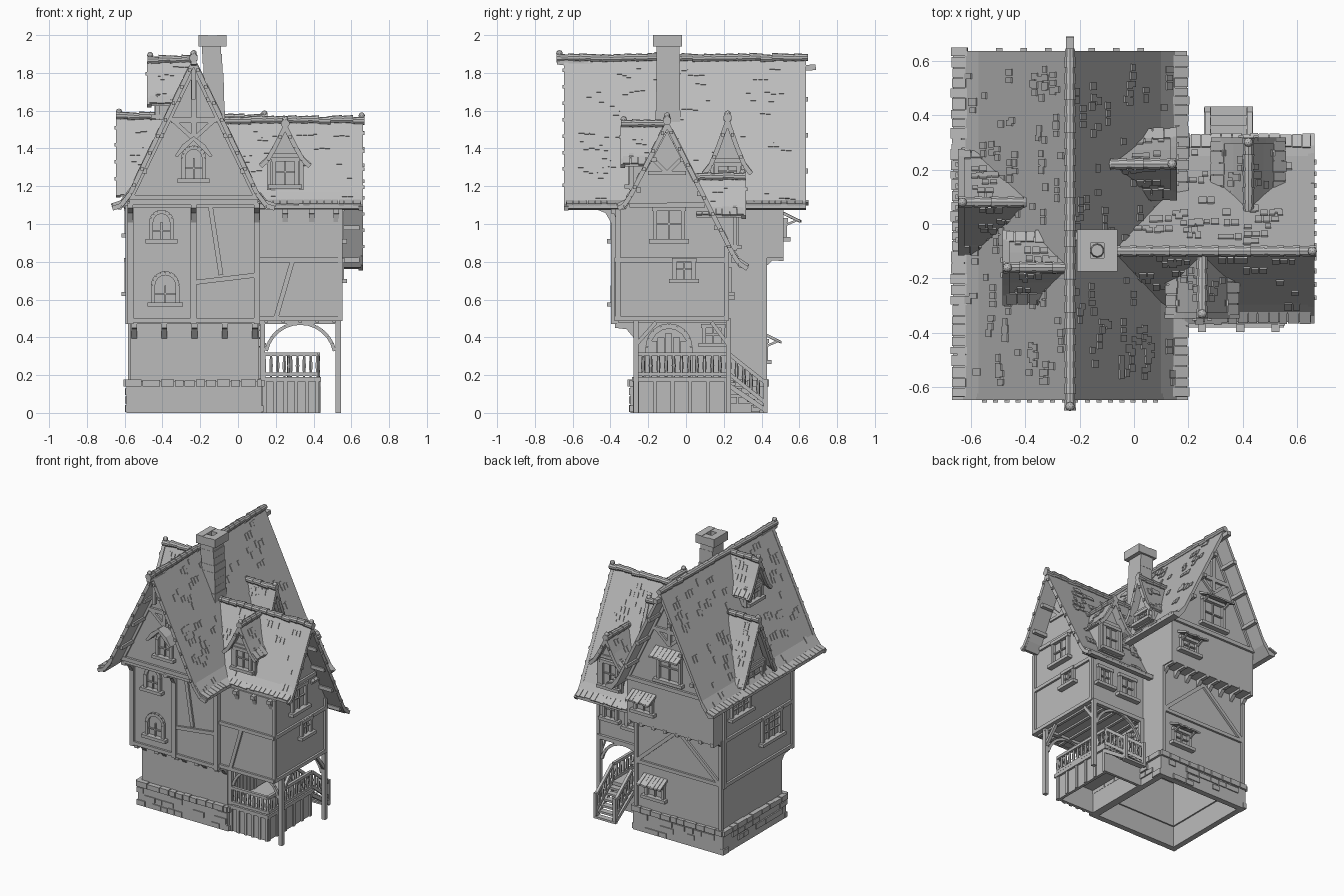
import bpy, bmesh, math, random
from mathutils import Matrix, Vector
random.seed(7)
cube = bpy.data.objects.get("Cube")
if cube:
    bpy.data.objects.remove(cube)
mat = bpy.data.materials.new("plain grey")
mat.use_nodes = True
mat.diffuse_color = (0.5, 0.5, 0.5, 1)
mat.node_tree.nodes["Principled BSDF"].inputs["Base Color"].default_value = mat.diffuse_color
I, RX = Matrix(), -0.235          # world frame, main ridge x
rnd = random.uniform

def place(x, y, deg=0):           # local frame whose front is -y
    return Matrix.Translation((x, y, 0)) @ Matrix.Rotation(math.radians(deg), 4, 'Z')

def finish(name, bm):
    bmesh.ops.recalc_face_normals(bm, faces=bm.faces)
    me = bpy.data.meshes.new(name)
    bm.to_mesh(me)
    bm.free()
    me.materials.append(mat)
    bpy.context.scene.collection.objects.link(bpy.data.objects.new(name, me))

def box(bm, M, lo, hi):
    lo, hi = Vector(lo), Vector(hi)
    bmesh.ops.create_cube(bm, size=1, matrix=M @ Matrix.Translation((lo + hi) / 2) @ Matrix.Diagonal((*(hi - lo), 1)))

def shell(bm, lo, hi, t):         # four walls, open above and below
    (x0, y0, z0), (x1, y1, z1) = lo, hi
    for a, b, c, d in ((x0, y0, x1, y0 + t), (x0, y1 - t, x1, y1), (x0, y0, x0 + t, y1), (x1 - t, y0, x1, y1)):
        box(bm, I, (a, b, z0), (c, d, z1))

def along(M, a, b):               # frame with z running from a to b
    a, b = Vector(a), Vector(b)
    return M @ Matrix.Translation((a + b) / 2) @ (b - a).to_track_quat('Z', 'Y').to_matrix().to_4x4(), (b - a).length

def beam(bm, M, a, b, w=.025):
    N, length = along(M, a, b)
    bmesh.ops.create_cube(bm, size=1, matrix=N @ Matrix.Diagonal((w, w, length, 1)))

def rod(bm, M, a, b, r1, r2, n=10):
    N, length = along(M, a, b)
    bmesh.ops.create_cone(bm, cap_ends=True, segments=n, radius1=r1, radius2=r2, depth=length, matrix=N)

def bars(bm, M, rows, w=.025):    # timbers lying on a wall: x, z to x, z
    for x0, z0, x1, z1 in rows:
        beam(bm, M, (x0, 0, z0), (x1, 0, z1), w)

def prism(bm, M, pts, y0, y1):    # x-z outline extruded along y
    rings = [[bm.verts.new(M @ Vector((x, y, z))) for x, z in pts] for y in (y0, y1)]
    for ring in rings:
        bm.faces.new(ring)
    for i in range(len(pts)):
        bm.faces.new((rings[0][i - 1], rings[0][i], rings[1][i], rings[1][i - 1]))

def arc(bm, M, cx, cz, y, r, a0, a1, w=.022, n=8):
    angles = [math.radians(a0 + (a1 - a0) * i / n) for i in range(n + 1)]
    p = [(cx + r * math.cos(a), y, cz + r * math.sin(a)) for a in angles]
    for a, b in zip(p, p[1:]):
        beam(bm, M, a, b, w)

def corbel(bm, M, x, z, d, h, w=.03):
    prism(bm, M @ place(x, 0, 90), [(0, z), (-d, z), (-d, z - .025), (-d * .4, z - h * .4), (0, z - h)], -w / 2, w / 2)

def window(bm, M, x, z, w, h, top="flat", n=2):
    for s in (-1, 1):
        box(bm, M, (x + s * w / 2 - .011, -.018, z), (x + s * w / 2 + .011, .02, z + h))
    box(bm, M, (x - w / 2 - .03, -.035, z - .022), (x + w / 2 + .03, .02, z))
    for i in range(1, n):
        zz, xx = z + h * i / n, x - w / 2 + w * i / n
        box(bm, M, (x - w / 2, -.01, zz - .004), (x + w / 2, .01, zz + .004))
        box(bm, M, (xx - .004, -.01, z), (xx + .004, .01, z + h))
    if top == "arch":
        arc(bm, M, x, z + h, -.004, w / 2, 0, 180)
    else:
        box(bm, M, (x - w / 2 - .015, -.022, z + h - .011), (x + w / 2 + .015, .02, z + h + .011))
    if top == "awning":           # shingled awning on struts
        q, half = z + h + .045, w / 2 + .03
        for k in range(7):
            y, e = -half + k * half * 2 / 7, rnd(.08, .095)
            prism(bm, M @ place(x, 0, 90), [(0, q), (-e, q - .045), (-e, q - .057), (0, q - .018)], y, y + half * 2 / 7 - .002)
        for s in (-1, 1):
            beam(bm, M, (x + s * w / 2, 0, z + h - .03), (x + s * w / 2, -.07, z + h), .012)

def shingle(bm, M, a, b, t, y, length, width):
    p = Vector((a[0] + (b[0] - a[0]) * t, y, a[1] + (b[1] - a[1]) * t))
    turn = Matrix.Rotation(-math.atan2(b[1] - a[1], b[0] - a[0]), 4, 'Y')
    bmesh.ops.create_cube(bm, size=1, matrix=M @ Matrix.Translation(p) @ turn @ Matrix.Diagonal((length, width, .011, 1)))

def roof(name, M, pts, y0, y1, t=.045, density=70, lip=.02):
    bm, trim = bmesh.new(), bmesh.new()
    low = [(x, z - t * (.5 if i in (0, len(pts) - 1) else 1)) for i, (x, z) in enumerate(pts)]
    for a, b, c, d in zip(pts, pts[1:], low, low[1:]):
        prism(bm, M, [a, b, d, c], y0, y1)
        n = int(math.dist(a, b) / .09)
        for _ in range(int(math.dist(a, b) * (y1 - y0) * density)):
            f, y = rnd(.1, .9), rnd(y0 + .05, y1 - .08)
            for k in range(random.randint(1, 3)):
                shingle(bm, M, a, b, f, y + k * .03, rnd(.03, .05), rnd(.02, .03))
        c, d = [Vector((p[0], y0, p[1] - t * .5)) for p in (a, b)]
        beam(trim, M, c, d, .024)             # verge board and pegs
        for k in range(n):
            p = c.lerp(d, (k + .5) / n)
            box(trim, M, p - Vector((.009, .02, .009)), p + Vector((.009, 0, .009)))
    for a, b in ((pts[0], pts[1]), (pts[-1], pts[-2])):
        y = y0
        while y < y1 - .02:                   # ragged eaves
            w = rnd(.03, .045)
            shingle(bm, M, a, b, .025 / math.dist(a, b), y + w / 2, rnd(.05, .066), w - .003)
            y += w
    x, top = max(pts, key=lambda p: p[1])
    y = y0 - lip
    while y < y1:                             # ridge tiles
        z = top + rnd(-.004, .004)
        rod(trim, M, (x, y, z), (x, min(y + .07, y1 + .01), z), .023, .018)
        y += .06
    bmesh.ops.create_icosphere(trim, subdivisions=2, radius=.017, matrix=M @ Matrix.Translation((x, y0 - lip + .015, top + .024)))
    finish(name, bm)
    finish(name + "_trim", trim)

def dormer(name, M, ridge, eave, base, half, depth, flare=((1, 0), (.72, .16), (.42, .48))):
    rise, w, f = ridge - eave, half * .66, .045
    side = [(half * x, eave + rise * z) for x, z in flare]
    roof(name + "_roof", M, [(-x, z) for x, z in side] + [(0, ridge)] + side[::-1], 0, depth, .03, 100, .01)
    bm, N, knee = bmesh.new(), M @ Matrix.Translation((0, f, 0)), eave + rise * .2
    prism(bm, M, [(-w, base), (w, base), (w, knee), (0, ridge - .04), (-w, knee)], f, depth)
    bars(bm, N, [(-w, base, -w, knee), (w, base, w, knee), (-w, knee, w, knee)], .022)
    window(bm, N, 0, base + .03, w * 1.4, min(knee - base - .05, .17))
    finish(name + "_front", bm)

# Stone plinth, hollow underneath
bm = bmesh.new()
shell(bm, (-.59, -.295, 0), (.125, .425, .165), .04)
for deg in range(0, 360, 90):
    N = place(-.2325, .065, deg)
    for row in range(4):
        x, out = -.363, .374 if row == 3 else .367
        while x < .34:
            w = min(rnd(.05, .11), .363 - x)
            if row == 3 or random.random() < .45:
                box(bm, N, (x, -out, row * .045 + .004), (x + w - .005, -.34, row * .045 + rnd(.037, .043)))
            x += w
finish("stone_plinth", bm)

# Plaster walls of house and wing
bm = bmesh.new()
shell(bm, (-.57, -.275, .15), (.11, .415, .48), .03)
box(bm, I, (-.58, -.38, .47), (.11, .415, 1.14))
box(bm, I, (-.58, .3, .82), (.11, .515, 1.14))
prism(bm, I, [(-.575, 1.1), (.105, 1.1), (.105, 1.13), (RX, 1.83), (-.575, 1.13)], -.49, .515)
W = place(0, 0, 90)
prism(bm, W, [(-.365, .49), (.22, .49), (.22, .88), (-.1, 1.49), (-.32, 1.08), (-.365, 1.08)], -.54, 0)
finish("plaster_walls", bm)

# Roofs and dormers
half = [(.43, 1.105), (.385, 1.12), (.335, 1.185), (.17, 1.53)]
roof("main_roof", I, [(RX - x, z) for x, z in half] + [(RX, 1.88)] + [(RX + x, z) for x, z in half[::-1]], -.635, .635, lip=.05)
roof("wing_roof", W, [(-.36, 1.105), (-.33, 1.12), (-.295, 1.17), (-.1, 1.55), (.25, .86), (.28, .815), (.325, .785)], -.65, .07)
dormer("right_dormer", place(.145, .22, 90), 1.56, 1.28, 1.22, .125, .23)
dormer("upper_dormer", place(-.47, -.16, -90), 1.87, 1.64, 1.55, .13, .23)
dormer("large_dormer", place(-.635, .08, -90), 1.57, 1.16, 1.08, .185, .23, ((1, 0), (.86, .12)))
dormer("wing_front_dormer", place(.25, -.335), 1.53, 1.32, 1.18, .13, .23)
dormer("wing_back_dormer", place(.42, .305, 180), 1.25, 1.05, .86, .13, .25)

# Chimney, leaning, with hollow cap
bm = bmesh.new()
for i in range(9):
    f = i / 8
    cx, s, z = -.123 - .017 * f * f, .054 - .003 * f + rnd(-.0015, .0015), 1.5 + i * .05
    box(bm, I, (cx - s, -.095 - s * 1.2, z), (cx + s, -.095 + s * 1.2, z + .05))
for s in (-1, 1):
    box(bm, I, (-.135 + s * .05 - .025, -.175, 1.94), (-.135 + s * .05 + .025, -.02, 2))
    box(bm, I, (-.17, -.0975 + s * .052 - .025, 1.941), (-.1, -.0975 + s * .052 + .025, 1.997))
rod(bm, I, (-.135, -.0975, 1.93), (-.135, -.0975, 1.97), .03, .022)
finish("chimney", bm)

# Timber frame: front, gables, back, sides and wing
bm = bmesh.new()
F, G, B, J = place(0, -.382), place(0, -.492), place(0, .417, 180), place(0, .517, 180)
R, L, V, P = place(.542, 0, 90), place(-.582, 0, -90), place(0, -.367), place(0, .222, 180)
for x in (-.57, RX, .1):
    bars(bm, F, [(x, .47, x, 1.12)], .032)
    corbel(bm, F, x, 1.11, .11, .13)
bars(bm, F, [(-.585, .49, .115, .49), (-.585, 1.1, .115, 1.1), (RX, .69, .1, .73), (-.15, 1.12, -.09, .73)])
for i in range(5):
    corbel(bm, place(0, -.275), -.55 + i * .16, .475, .1, .08)
for i in range(8):
    corbel(bm, B, -.09 + i * .094, .83, .1, .06, .024)
for K, c in ((G, RX), (J, -RX)):
    bars(bm, K, [(c - .35, 1.14, c + .35, 1.14), (c - .12, 1.55, c + .12, 1.55), (c, 1.46, c, 1.82)], .028)
    for k in (-1, 1):
        bars(bm, K, [(c + k * .11, 1.55, c, 1.45), (c + k * .33, 1.14, c, 1.82)], .022)
        for x, z in ((.08, 1.66), (.17, 1.47), (.26, 1.28)):
            beam(bm, K, (c + k * x, .02, z), (c + k * x, -.13, z))
beam(bm, G, (RX, -.12, 1.66), (RX, -.12, 1.84), .022)
beam(bm, G, (RX, 0, 1.835), (RX, -.19, 1.86), .03)
beam(bm, J, (-RX, 0, 1.82), (-RX, -.17, 1.83), .03)
bars(bm, B, [(-.1, .17, -.1, .82), (.57, .17, .57, .82), (-.1, .5, .235, .8), (.57, .5, .235, .8), (-.11, .5, .58, .5)])
bars(bm, L, [(-.41, .49, .38, .49), (-.41, .81, .38, .81), (-.4, .47, -.4, 1.1), (.37, .47, .37, 1.1)])
bars(bm, R, [(-.37, .5, .225, .5), (-.37, .81, .225, .81), (-.36, .49, -.36, 1.08), (.215, .49, .215, .88), (-.3, 1.1, .1, 1.1)])
bars(bm, R, [(-.2, 1.27, 0, 1.27), (-.1, 1.27, -.17, 1.34), (-.1, 1.27, -.03, 1.34)], .02)
bars(bm, V, [(.11, .5, .55, .5), (.11, .81, .55, .81), (.2, .5, .29, .81)])
for y, z in ((-.25, 1.18), (-.17, 1.34), (-.02, 1.34), (.07, 1.16), (.16, .98), (.25, .81)):
    beam(bm, R, (y, .02, z), (y, -.1, z))
for x in (.25, .39, .52):
    corbel(bm, V, x, 1.08, .03, .07)
for i in range(5):                            # joists below the wing
    beam(bm, I, (.15 + i * .09, -.36, .488), (.15 + i * .09, .215, .488), .02)
finish("timber_frame", bm)

# Windows and door
bm = bmesh.new()
D = place(.112, -.09, 90)
for K, x, z, w, h, top in ((F, -.405, .92, .11, .09, "arch"), (F, -.385, .585, .13, .09, "arch"), (G, RX, 1.24, .11, .11, "arch"),
                           (J, -RX, 1.2, .17, .18, "awning"), (J, .03, .93, .13, .09, "awning"), (B, .05, .28, .13, .1, "awning"),
                           (R, -.09, .92, .15, .16, "flat"), (R, -.01, .71, .1, .1, "flat"), (D, .235, .37, .1, .09, "flat"),
                           (P, -.25, .62, .12, .14, "flat"), (P, -.44, .64, .1, .12, "flat")):
    window(bm, K, x, z, w, h, top)
window(bm, L, -.22, .95, .2, .13, n=3)
window(bm, L, .13, .64, .2, .17, n=3)
for k in (-1, 1):                             # pointed hood
    prism(bm, G, [(RX, 1.465), (RX + k * .06, 1.42), (RX + k * .1, 1.36), (RX + k * .085, 1.355), (RX, 1.44)], -.08, 0)
bars(bm, D, [(-.11, .18, -.11, .35), (.11, .18, .11, .35)], .028)
arc(bm, D, 0, .35, 0, .11, 0, 180, .028)
for i in range(5):
    box(bm, D, (-.1 + i * .04, -.008, .18), (-.063 + i * .04, .005, .42 - abs(i - 2) * .02))
finish("windows_and_door", bm)

# Porch deck, posts, arches, railings and back stairs
bm = bmesh.new()
def railing(a, b, n):
    a, b, up = Vector(a), Vector(b), Vector((0, 0, .06))
    beam(bm, I, a + up / 4, b + up / 4, .02)
    beam(bm, I, a + up * 2, b + up * 2, .02)
    for p in [a.lerp(b, i / n) for i in range(n + 1)]:
        rod(bm, I, p, p + up, .006, .011, 6)
        rod(bm, I, p + up, p + up * 2, .011, .006, 6)
shell(bm, (.12, -.27, 0), (.425, .22, .17), .02)
box(bm, I, (.12, -.285, .165), (.44, .23, .19))
for i in range(6):
    beam(bm, I, (.14 + i * .056, -.27, 0), (.14 + i * .056, -.27, .17), .02)
    beam(bm, I, (.425, -.26 + i * .094, 0), (.425, -.26 + i * .094, .17), .02)
    box(bm, I, (.27, .22 + i * .034, .145 - i * .029), (.425, .262 + i * .034, .16 - i * .029))
for y in (-.265, .225):
    bars(bm, place(0, y), [(.53, 0, .53, .5), (.13, .19, .13, .5), (.12, .485, .545, .485)], .028)
    arc(bm, I, .33, .29, y, .185, 12, 168, .018, 12)
    beam(bm, I, (.53, y, .36), (.53, y * .6, .48), .02)
railing((.14, -.268, .19), (.42, -.268, .19), 8)
railing((.425, -.268, .19), (.425, .22, .19), 12)
for x in (.27, .425):
    beam(bm, I, (x, .22, .15), (x, .42, .015), .025)
    beam(bm, I, (x, .42, 0), (x, .42, .18), .022)
    railing((x, .23, .19), (x, .42, .04), 5)
finish("porch", bm)
